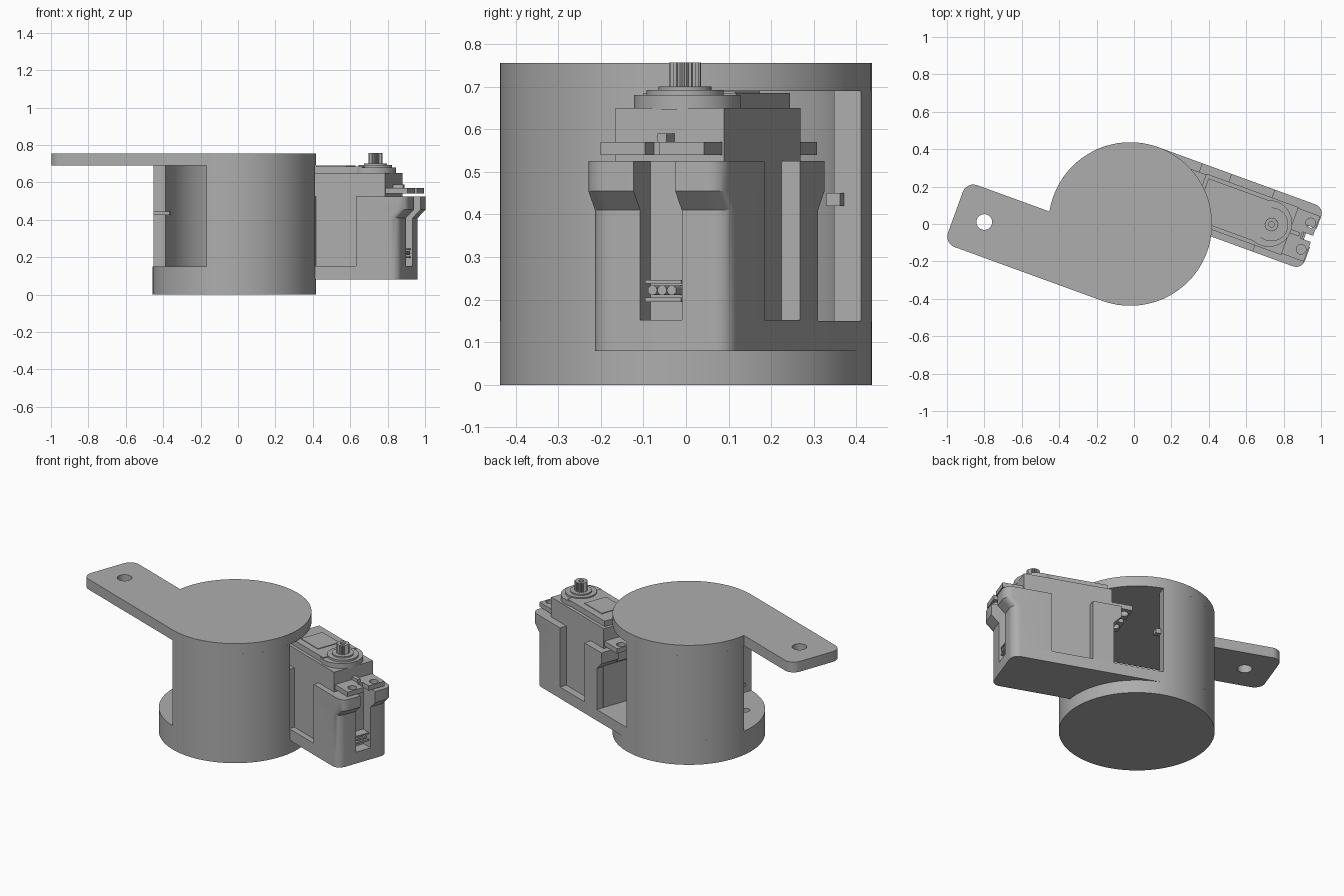
import bpy, bmesh, math
from mathutils import Matrix, Vector

if "Cube" in bpy.data.objects:
    bpy.data.objects.remove(bpy.data.objects["Cube"])

# Local frame: u runs along the servo, v across it, rotated 20 degrees about the drum axis
FRAME = Matrix.Translation((-0.02, 0, 0)) @ Matrix.Rotation(math.radians(-20), 4, 'Z')
R, RI = 0.437, 0.37          # drum outer and inner radius
V0, V1 = 0.085, 0.437        # side faces of holder
grey = bpy.data.materials.new("plain_grey")
grey.diffuse_color = (0.42, 0.42, 0.42, 1)
grey.use_nodes = True
grey.node_tree.nodes["Principled BSDF"].inputs["Base Color"].default_value = grey.diffuse_color


def loft(name, rings, smooth=True):
    """Solid through a list of (outline, z) rings."""
    bm = bmesh.new()
    loops = [[bm.verts.new((x, y, z)) for x, y in pts] for pts, z in rings]
    n = len(loops[0])
    bm.faces.new(loops[0][::-1])
    bm.faces.new(loops[-1])
    for a, b in zip(loops, loops[1:]):
        for i in range(n):
            j = (i + 1) % n
            bm.faces.new((a[i], a[j], b[j], b[i]))
    bmesh.ops.recalc_face_normals(bm, faces=bm.faces)
    bm.transform(FRAME)
    me = bpy.data.meshes.new(name)
    bm.to_mesh(me)
    bm.free()
    me.materials.append(grey)
    ob = bpy.data.objects.new(name, me)
    bpy.context.collection.objects.link(ob)
    if smooth:
        bpy.ops.object.select_all(action='DESELECT')
        bpy.context.view_layer.objects.active = ob
        ob.select_set(True)
        bpy.ops.object.shade_smooth_by_angle(angle=math.radians(30))
    return ob


def prism(name, pts, z0, z1, smooth=True):
    return loft(name, [(pts, z0), (pts, z1)], smooth)


def arc(r, a0, a1, n, cx=0, cy=0):
    return [(cx + r * math.cos(math.radians(a0 + (a1 - a0) * i / n)),
             cy + r * math.sin(math.radians(a0 + (a1 - a0) * i / n))) for i in range(n + 1)]


def disc(r, cx=0, cy=0, n=32):
    return arc(r, 0, 360, n, cx, cy)[:-1]


def rect(u0, u1, v0, v1):
    return [(u0, v0), (u1, v0), (u1, v1), (u0, v1)]


def end_rect(u0, u1, v0, v1, r):
    """Rectangle with the two corners at u1 rounded."""
    return ([(u0, v0)] + arc(r, -90, 0, 6, u1 - r, v0 + r)
            + arc(r, 0, 90, 6, u1 - r, v1 - r) + [(u0, v1)])


def cut(ob, outlines):
    """Subtract prisms given as (outline, z0, z1)."""
    for pts, z0, z1 in outlines:
        c = prism(ob.name + "_cutter", pts, z0, z1, False)
        c.hide_render = True
        c.hide_viewport = True
        m = ob.modifiers.new("cut", 'BOOLEAN')
        m.object = c
        m.operation = 'DIFFERENCE'
        m.solver = 'EXACT'


# Drum base with a screw hole
base = prism("drum_base", disc(R, n=96), 0, 0.15)
cut(base, [(disc(0.025, -0.2, -0.257, 20), 0.08, 0.2)])

# Two curved drum walls, leaving an opening at each side
ao, ai = (math.degrees(math.asin(V0 / r)) for r in (R, RI))
for k, name in ((0, "drum_wall_back"), (180, "drum_wall_front")):
    wall = arc(R, 90 + k, 180 + ao + k, 32) + arc(RI, 180 + ai + k, 90 + k, 32)
    prism(name, wall, 0.15, 0.69)

# Lid with the pivot arm
r = 0.06
lid_pts = (arc(R, -90, 180 + ao, 80) + arc(r, 90, 180, 6, -0.9 + r, -V0 - r)
           + arc(r, 180, 270, 6, -0.9 + r, -V1 + r))
lid = prism("lid_arm", lid_pts, 0.69, 0.755)
cut(lid, [(disc(0.042, -0.737, -0.257), 0.6, 0.8)])

# Small cable pegs at the wall edges
prism("cable_peg_left", rect(-0.42, -0.33, -0.105, -0.08), 0.425, 0.445, False)
prism("cable_peg_right", rect(-0.01, 0.03, 0.36, 0.395), 0.42, 0.45, False)

# Servo holder: floor, then a block with flared rim
prism("holder_floor", end_rect(0, 0.9, V0, V1, 0.05), 0.08, 0.15)
low = end_rect(0.295, 0.9, V0, V1, 0.05)
high = end_rect(0.25, 0.945, V0, V1, 0.05)
holder = loft("servo_holder", [(low, 0.15), (low, 0.41), (high, 0.455), (high, 0.525)])
cut(holder, [
    (rect(0.42, 0.663, 0.0, 0.12), 0.152, 0.6),       # side windows
    (rect(0.42, 0.663, 0.392, 0.5), 0.152, 0.6),
    (rect(0.83, 1.0, 0.213, 0.317), 0.152, 0.6),      # end slot
    (rect(0.2, 0.28, 0.213, 0.317), 0.152, 0.6),
])

# Servo case and raised top
prism("servo_case", rect(0.29, 0.815, 0.12, 0.392), 0.153, 0.65, False)
prism("servo_top_plate", rect(0.31, 0.68, 0.14, 0.372), 0.645, 0.685, False)
prism("servo_top_ridge", rect(0.40, 0.57, 0.18, 0.33), 0.685, 0.689, False)

# Mounting ears with notches and screw holes
ears = prism("servo_ears", rect(0.165, 0.94, 0.128, 0.387), 0.54, 0.57, False)
cuts = []
for u0, u1, uh in ((0.88, 1.0, 0.905), (0.1, 0.225, 0.2)):
    cuts.append((rect(u0, u1, 0.24, 0.275), 0.5, 0.6))
    for v in (0.185, 0.335):
        cuts.append((disc(0.026, uh, v, 20), 0.5, 0.6))
cut(ears, cuts)

# Brace between the ears and the end of the case
prism("ear_rib", rect(0.81, 0.87, 0.246, 0.268), 0.565, 0.59, False)

# Output stage and toothed shaft
cu, cv = 0.71, 0.256
prism("gear_stage", disc(0.125, cu - 0.015, cv, 48), 0.645, 0.68)
prism("gear_collar", disc(0.09, cu, cv, 48), 0.67, 0.692)
prism("shaft_collar", disc(0.062, cu, cv, 32), 0.69, 0.7)
teeth = []
for i in range(42):
    a, rad = i * math.tau / 42, 0.038 if i % 2 else 0.033
    teeth.append((cu + rad * math.cos(a), cv + rad * math.sin(a)))
shaft = prism("output_shaft", teeth, 0.69, 0.757, False)
cut(shaft, [(disc(0.015, cu, cv, 16), 0.72, 0.8)])

# Cable connector with three wires in the end slot
prism("connector_lower", rect(0.81, 0.89, 0.222, 0.312), 0.195, 0.205, False)
prism("connector_upper", rect(0.81, 0.89, 0.222, 0.312), 0.238, 0.246, False)
for i in range(3):
    v = 0.24 + i * 0.024
    wire = prism("wire_%d" % (i + 1), disc(0.0115, 0, 0, 16), 0, 0.08)
    # stand the wire along u
    wire.data.transform(FRAME.inverted())
    wire.data.transform(FRAME @ Matrix.Translation((0.81, v, 0.222))
                        @ Matrix.Rotation(math.pi / 2, 4, 'Y'))
